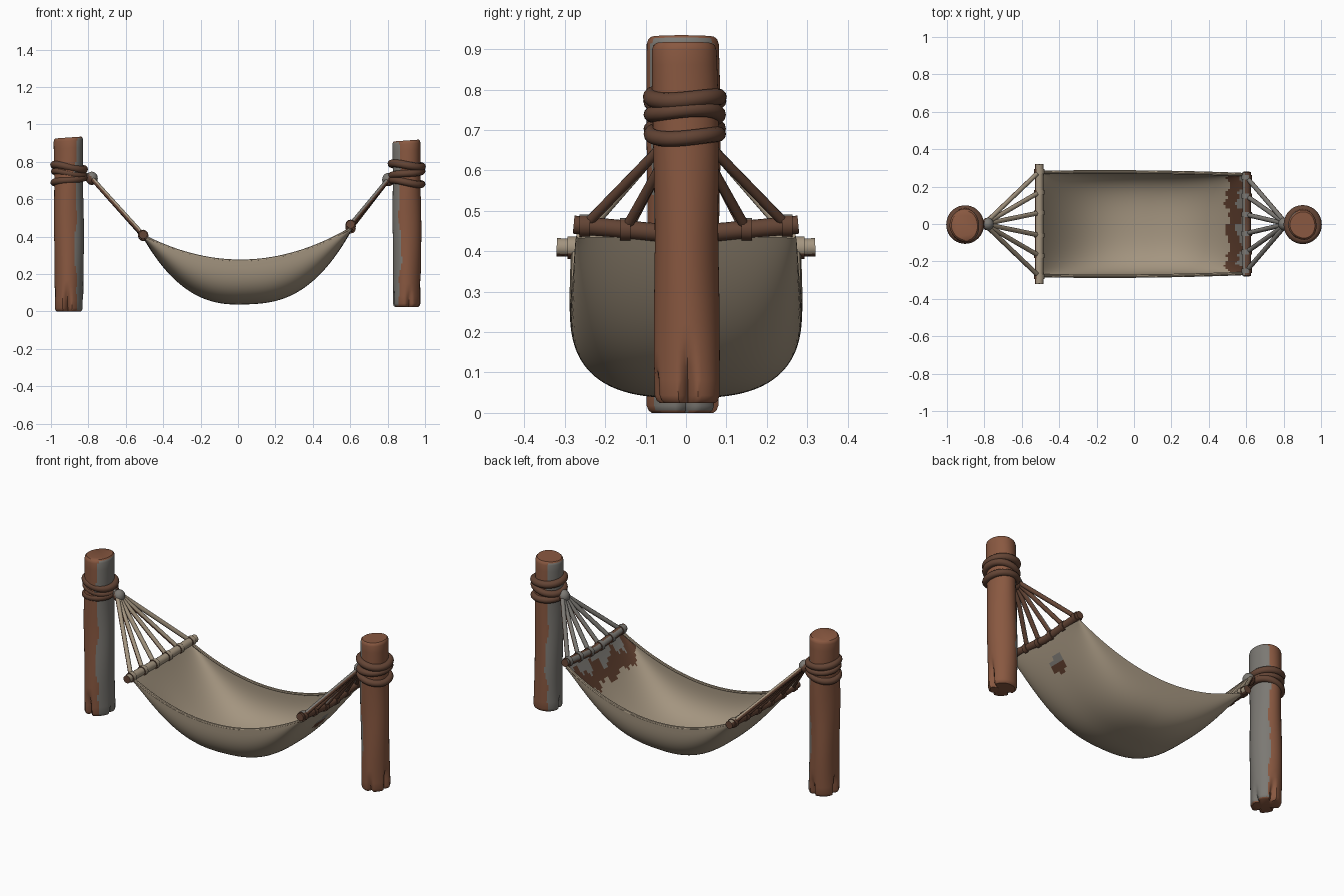
import bpy, bmesh, math
from mathutils import Vector

if "Cube" in bpy.data.objects:
    bpy.data.objects.remove(bpy.data.objects["Cube"])

# Flat colours
def mat(name, c):
    m = bpy.data.materials.new(name)
    m.diffuse_color = (*c, 1)
    m.use_nodes = True
    m.node_tree.nodes["Principled BSDF"].inputs["Base Color"].default_value = m.diffuse_color
    return m

WOOD = mat("brown wood", (0.25, 0.098, 0.052))
GREY = mat("weathered grey", (0.2, 0.19, 0.172))
ROPE = mat("dark brown rope", (0.125, 0.058, 0.035))
CLOTH = mat("tan canvas", (0.37, 0.3, 0.215))
STAIN = mat("dark stain", (0.1, 0.043, 0.024))

def finish(name, bm, mats, rule=None, angle=40):
    bmesh.ops.recalc_face_normals(bm, faces=bm.faces)
    bm.normal_update()
    if rule:
        for f in bm.faces:
            f.material_index = rule(f.calc_center_median(), f.normal)
    me = bpy.data.meshes.new(name)
    bm.to_mesh(me)
    bm.free()
    for m in mats:
        me.materials.append(m)
    ob = bpy.data.objects.new(name, me)
    bpy.context.collection.objects.link(ob)
    bpy.ops.object.select_all(action='DESELECT')
    ob.select_set(True)
    bpy.context.view_layer.objects.active = ob
    bpy.ops.object.shade_smooth_by_angle(angle=math.radians(angle))
    return ob

def skin(bm, rings, closed=False):
    n = len(rings[0])
    pairs = list(zip(rings, rings[1:])) + ([(rings[-1], rings[0])] if closed else [])
    for a, b in pairs:
        for i in range(n):
            bm.faces.new((a[i], a[(i + 1) % n], b[(i + 1) % n], b[i]))
    if not closed:
        bm.faces.new(rings[0])
        bm.faces.new(rings[-1])

def tube(bm, pts, r, closed=False, seg=12):
    pts = [Vector(p) for p in pts]
    k, rings = len(pts), []
    for i, p in enumerate(pts):
        a = pts[(i - 1) % k] if closed or i else p
        b = pts[(i + 1) % k] if closed or i < k - 1 else p
        t = (b - a).normalized()
        u = t.cross(Vector((0, 0, 1))).normalized()
        v = u.cross(t)
        rings.append([bm.verts.new(p + r * (math.cos(w) * u + math.sin(w) * v))
                      for w in (2 * math.pi * j / seg for j in range(seg))])
    skin(bm, rings, closed)

def ball(bm, p, r, scale=(1, 1, 1)):
    res = bmesh.ops.create_uvsphere(bm, u_segments=16, v_segments=10, radius=r)
    for v in res["verts"]:
        v.co = Vector(p) + Vector([c * s for c, s in zip(v.co, scale)])

# Posts: slightly wavy logs with split bases and a weathered inner side
def post(name, side, cx, cy, rx, ry, z0, z1, lean, slope, cracks):
    bm = bmesh.new()
    n, rings, h = 60, [], z1 - z0
    levels = [(0, .86), (.006, .95), (.018, 1)]
    levels += [(.02 + (h - .04) * i / 24, 1) for i in range(1, 24)]
    levels += [(h - .018, 1), (h - .006, .96), (h, .88)]
    for z, s in levels:
        ring = []
        for j in range(n):
            a = 2 * math.pi * j / n
            k = s * (1 + .025 * math.sin(3 * a + 5 * z) + .02 * math.sin(2 * a - 11 * z))
            for ca, ch, depth in cracks:
                d = abs((a - ca + math.pi) % (2 * math.pi) - math.pi)
                k -= depth * max(0, 1 - d / .27) * max(0, 1 - z / ch) ** .6
            x, y = rx * k * math.cos(a), ry * k * math.sin(a)
            tilt = slope * x * max(0, z / h - .8) * 5
            ring.append(bm.verts.new((cx + x, cy + y + lean * (z / h - .5), z0 + z + tilt)))
        rings.append(ring)
    skin(bm, rings)
    def rule(c, nrm):
        edge = .48 + .1 * math.sin(c.z * 15) + .05 * math.sin(c.z * 41)
        return 1 if abs(nrm.z) < .6 and (c.x - cx) * side / -rx > edge else 0
    finish(name, bm, [WOOD, GREY], rule)

post("left_post", -1, -.905, -.008, .078, .09, 0, .93, .0, .07,
     [(math.pi, .13, .5), (4.6, .13, .45), (1.3, .1, .4), (.1, .07, .3)])
post("right_post", 1, .902, 0, .075, .08, .025, .914, -.01, .07,
     [(0, .14, .5), (3.3, .09, .4), (4.9, .08, .3)])

# Rope coils round the posts
def coils(name, cx, rows):
    bm = bmesh.new()
    for z, tilt, r in rows:
        pts = []
        for i in range(40):
            a = 2 * math.pi * i / 40
            pts.append((cx + .081 * math.cos(a), -.003 + .083 * math.sin(a),
                        z + tilt * math.cos(a) + .004 * math.sin(2 * a)))
        tube(bm, pts, r, True)
    finish(name, bm, [ROPE])

coils("left_coils", -.903, [(.772, -.012, .02), (.738, -.01, .016), (.703, .014, .019)])
coils("right_coils", .902, [(.782, -.008, .021), (.738, .012, .019), (.69, -.01, .019)])

# Rope fans, knots and spreader bars
def fan(side, knot, bar_x, bar_z, half, bow, reach, light):
    label = "left" if side < 0 else "right"
    kv = Vector(knot)
    bz = lambda y: bar_z + bow * abs(y) / half
    face = Vector((-side * .75, 0, .65))
    rule = lambda c, n: 1 if n.dot(face) > .1 else 0
    bm = bmesh.new()
    for y in reach:
        tube(bm, [kv + Vector((0, y * .06, 0)), (bar_x, y, bz(y))], .0125, seg=10)
    finish(label + "_ropes", bm, [ROPE, light], rule)

    bm = bmesh.new()
    ball(bm, kv, .034, (.95, 1, 1.05))
    tube(bm, [kv, (side * .845, 0, kv.z + .015)], .022)
    finish(label + "_knot", bm, [ROPE, GREY], rule)

    bm = bmesh.new()
    tube(bm, [(bar_x, half * i / 8, bz(half * i / 8)) for i in range(-8, 9)], .0225, seg=16)
    tint = rule if side < 0 else (lambda c, n: 1 if n.dot(face) > .85 else 0)
    finish(label + "_spreader_bar", bm, [ROPE, light], tint)

    bm = bmesh.new()
    for y in reach:
        tube(bm, [(bar_x, y - .013, bz(y)), (bar_x, y + .013, bz(y))], .028)
    finish(label + "_lashings", bm, [ROPE, light], rule)

fan(-1, (-.782, 0, .712), -.507, .402, .32, .008, (-.28, -.17, -.06, .06, .17, .28), CLOTH)
fan(1, (.803, 0, .705), .602, .44, .278, .026, (-.25, -.15, -.05, .05, .15, .25), GREY)

# Canvas bed: superellipse cross-section hung between the bars
def edge_z(u):
    return .42 + .02 * u - .15 * (1 - u * u)

def low_z(u):
    return .42 + .02 * u - .372 * (1 - abs(u) ** 2.6)

def half_width(u):
    return .277 - .008 * u * u - .006 * u

bm = bmesh.new()
NX, NY, E = 90, 48, 2 / 2.8
grid = []
for i in range(NX + 1):
    u = -1 + 2 * i / NX
    row = []
    for j in range(NY + 1):
        a = math.pi * (j / NY - .5)
        y = math.copysign(abs(math.sin(a)) ** E, a) * half_width(u)
        d = max(0, math.cos(a)) ** E
        z = edge_z(u) + (low_z(u) - edge_z(u)) * d
        row.append(bm.verts.new((.05 + .55 * u, y, z)))
    grid.append(row)
for a, b in zip(grid, grid[1:]):
    for j in range(NY):
        bm.faces.new((a[j], b[j], b[j + 1], a[j + 1]))
bmesh.ops.recalc_face_normals(bm, faces=bm.faces)
bmesh.ops.solidify(bm, geom=bm.faces[:], thickness=.01)

def stains(c, n):
    inside = n.dot(Vector((.05, 0, .75)) - c) > 0
    wob = .012 * math.sin(c.y * 38) + .008 * math.sin(c.y * 95 + 1)
    if inside and c.x > .5 + wob:
        return 2 if c.x > .565 + wob * 1.5 and c.y > -.22 else 1
    if not inside:
        r = math.hypot((c.x - .53) / .035, (c.y - .02) / .045)
        if r < 1:
            return 1 if c.x < .53 else 2
    return 0
finish("canvas_bed", bm, [CLOTH, STAIN, GREY], stains, 60)

# Rolled hems along the long edges
bm = bmesh.new()
for s in (-1, 1):
    us = [-1 + 2 * i / 40 for i in range(41)]
    tube(bm, [(.05 + .55 * u, s * half_width(u), edge_z(u)) for u in us], .0085, seg=8)
finish("canvas_hems", bm, [CLOTH])
